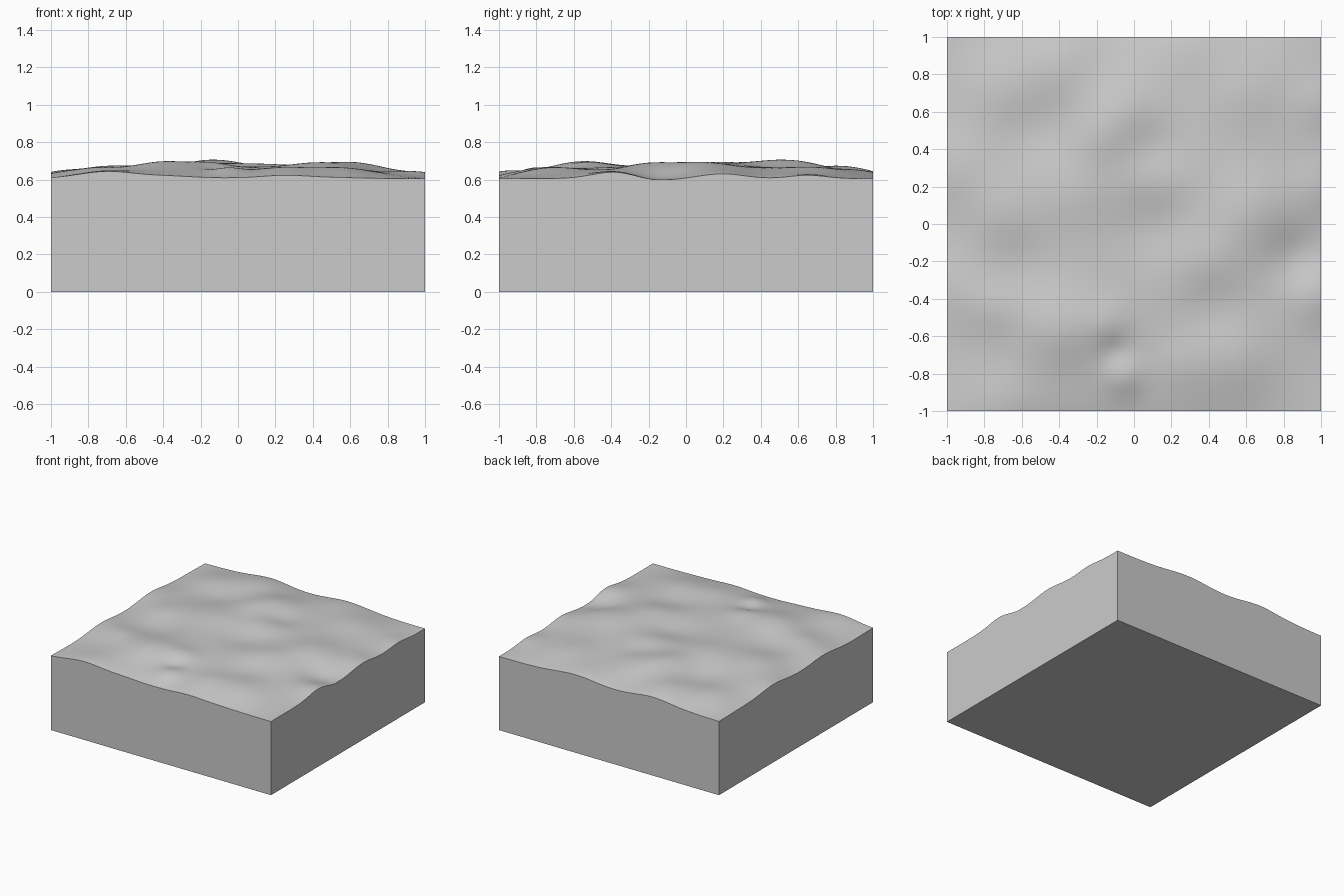
import bpy, bmesh
from math import exp

# Terrain swells: x, y, radius, height
ridges = [
    (-0.08, 0.60, 0.20, 0.038), (-0.20, 0.45, 0.15, 0.018), (-0.75, 0.72, 0.20, 0.022),
    (-0.40, 0.82, 0.18, 0.020), (0.58, 0.70, 0.20, 0.022), (0.10, 0.24, 0.20, 0.024),
    (-0.30, 0.17, 0.20, 0.022), (0.64, 0.08, 0.22, 0.036), (0.42, -0.20, 0.20, 0.024),
    (-0.72, 0.05, 0.20, 0.024), (-0.40, -0.57, 0.21, 0.040), (-0.14, -0.53, 0.13, 0.022),
    (-0.05, -0.82, 0.11, 0.026), (0.55, -0.74, 0.20, 0.025), (0.25, -0.76, 0.15, 0.018),
    (-0.75, -0.45, 0.15, 0.020),
]
hollows = [
    (0.12, 0.40, 0.15, -0.018), (-0.52, 0.50, 0.18, -0.020), (0.10, 0.00, 0.20, -0.024),
    (-0.60, -0.22, 0.20, -0.018), (0.87, -0.17, 0.15, -0.028), (0.40, -0.44, 0.18, -0.018),
    (-0.10, -0.68, 0.08, -0.014),
]
rim = [
    (-0.70, -1, 0.22, 0.038), (-0.35, -1, 0.20, 0.012), (0.25, -1, 0.20, 0.016),
    (1, -0.38, 0.17, 0.036), (1, 0.20, 0.16, 0.024), (1, 0.65, 0.14, 0.018),
    (-1, 0.30, 0.22, 0.035), (-1, -0.35, 0.22, 0.028), (0.30, 1, 0.25, 0.035),
    (-0.40, 1, 0.25, 0.032),
]


def height(x, y):
    dome = (1 - abs(x) ** 3) * (1 - abs(y) ** 3)
    z = 0.605 + 0.068 * dome
    for cx, cy, r, h in ridges + hollows + rim:
        z += h * exp(-((x - cx) ** 2 + (y - cy) ** 2) / (r * r))
    return max(z, 0.6)


# Rolling top surface
bm = bmesh.new()
bmesh.ops.create_grid(bm, x_segments=100, y_segments=100, size=1)
for v in bm.verts:
    v.co.z = height(v.co.x, v.co.y)

# Straight sides and flat bottom
border = [e for e in bm.edges if e.is_boundary]
skirt = bmesh.ops.extrude_edge_only(bm, edges=border)["geom"]
for v in skirt:
    if isinstance(v, bmesh.types.BMVert):
        v.co.z = 0
bottom = [e for e in bm.edges if e.is_boundary]
bmesh.ops.contextual_create(bm, geom=bottom)
bmesh.ops.recalc_face_normals(bm, faces=bm.faces[:])

mesh = bpy.data.meshes.new("terrain_block")
bm.to_mesh(mesh)
bm.free()
block = bpy.data.objects.new("terrain_block", mesh)
bpy.context.collection.objects.link(block)
bpy.context.view_layer.objects.active = block
block.select_set(True)
bpy.ops.object.shade_smooth_by_angle()
